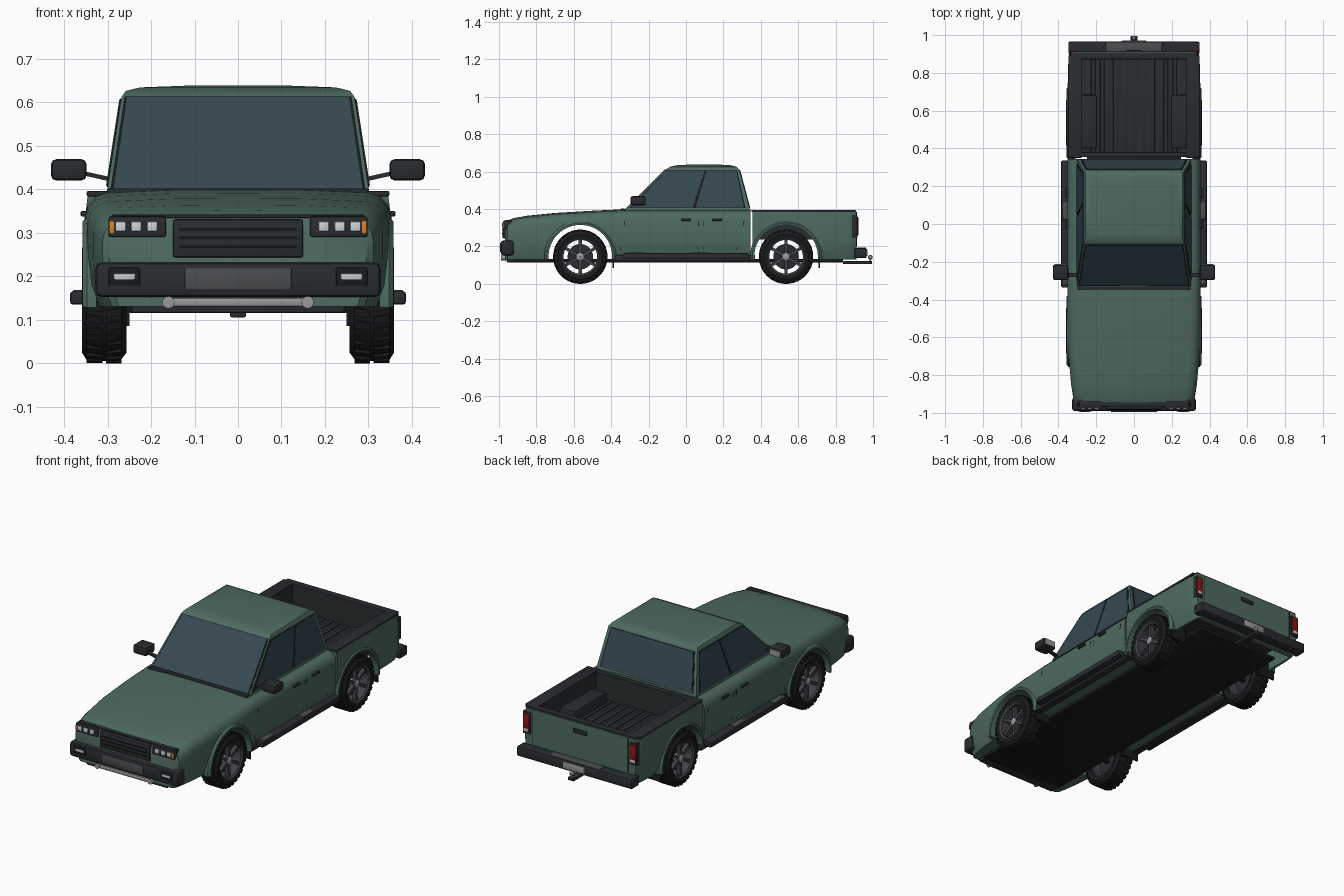
import bpy, bmesh, math
from mathutils import Vector

if "Cube" in bpy.data.objects:
    bpy.data.objects.remove(bpy.data.objects["Cube"])


def mat(name, r, g, b):
    m = bpy.data.materials.new(name)
    m.diffuse_color = (r, g, b, 1)
    m.use_nodes = True
    m.node_tree.nodes["Principled BSDF"].inputs["Base Color"].default_value = m.diffuse_color
    return m


GREEN = mat("green_paint", .075, .145, .118)
GLASS = mat("tinted_glass", .036, .066, .083)
DARK = mat("dark_plastic", .022, .026, .029)
BLACK = mat("rubber", .010, .011, .012)
GREY = mat("grey_plastic", .07, .075, .08)
RIM = mat("rim_grey", .05, .054, .06)
STEEL = mat("steel", .32, .32, .33)
LAMP = mat("lamp_white", .62, .66, .72)
RED = mat("lamp_red", .25, .008, .008)
AMBER = mat("lamp_amber", .7, .22, .02)


def finish(bm, name, m, angle=35):
    bmesh.ops.recalc_face_normals(bm, faces=bm.faces)
    me = bpy.data.meshes.new(name)
    bm.to_mesh(me)
    bm.free()
    ob = bpy.data.objects.new(name, me)
    bpy.context.collection.objects.link(ob)
    me.materials.append(m)
    bpy.ops.object.select_all(action='DESELECT')
    ob.select_set(True)
    bpy.context.view_layer.objects.active = ob
    bpy.ops.object.shade_smooth_by_angle(angle=math.radians(angle))
    return ob


def box(name, x, y, z, m, bevel=0.0):
    """Box from (min, max) ranges."""
    bm = bmesh.new()
    bmesh.ops.create_cube(bm, size=1)
    for v in bm.verts:
        v.co = [(r[0] + r[1]) / 2 + c * (r[1] - r[0]) for c, r in zip(v.co, (x, y, z))]
    if bevel:
        bmesh.ops.bevel(bm, geom=bm.edges[:], offset=bevel, segments=2, affect='EDGES', profile=.5)
    return finish(bm, name, m)


def pair(name, x, y, z, m, bevel=0.0):
    box(name + "_right", x, y, z, m, bevel)
    box(name + "_left", (-x[1], -x[0]), y, z, m, bevel)


def loft(name, rings, m, wrap=False, angle=35):
    """Skin closed rings; cap the ends or wrap round."""
    bm = bmesh.new()
    vs = [[bm.verts.new(p) for p in r] for r in rings]
    n = len(rings[0])
    for a, b in zip(vs, vs[1:] + ([vs[0]] if wrap else [])):
        for i in range(n):
            bm.faces.new((a[i], a[(i + 1) % n], b[(i + 1) % n], b[i]))
    if not wrap:
        bm.faces.new(vs[0])
        bm.faces.new(vs[-1])
    return finish(bm, name, m, angle)


def revolve(name, profile, cy, cz, m, a0=0, a1=360, n=40):
    """Sweep an (x, radius) profile round an axle at (cy, cz)."""
    full = a1 - a0 == 360
    angs = [math.radians(a0 + (a1 - a0) * i / n) for i in range(n if full else n + 1)]
    return loft(name, [[(x, cy + r * math.cos(a), cz + r * math.sin(a)) for x, r in profile]
                       for a in angs], m, wrap=full)


def panel(name, pts, m, lift=.004):
    """Thin plate lying on a quad, raised away from the body centre."""
    p = [Vector(q) for q in pts]
    nrm = (p[2] - p[0]).cross(p[3] - p[1]).normalized()
    if nrm.dot(sum(p, Vector()) / 4 - Vector((0, 0, .3))) < 0:
        nrm = -nrm
    loft(name, [[q - nrm * .004 for q in p], [q + nrm * lift for q in p]], m)


def cut(ob, cutter):
    cutter.hide_render = True
    mod = ob.modifiers.new("cut", 'BOOLEAN')
    mod.object, mod.operation, mod.solver = cutter, 'DIFFERENCE', 'EXACT'
    bpy.context.view_layer.objects.active = ob
    bpy.ops.object.modifier_apply(modifier=mod.name)
    bpy.data.objects.remove(cutter)


def section(y, half):
    return [(x, y, z) for x, z in half] + [(-x, y, z) for x, z in reversed(half) if x > 0]


AXLES = {"front": -.565, "rear": .535}
WZ = .145

# Nose, hood and cab lower body
rings = []
for y, w, t in [(-.968, .295, .315), (-.955, .312, .338), (-.92, .322, .352), (-.85, .333, .364),
                (-.7, .346, .379), (-.5, .352, .391), (-.33, .352, .399), (.345, .352, .399)]:
    rings.append(section(y, [(.93 * w, .13), (.985 * w, .18), (w, .24), (w, t - .06), (.982 * w, t - .035),
                             (.93 * w, t - .016), (.85 * w, t - .007), (.45 * w, t - .001), (0, t)]))
front_body = loft("front_body", rings, GREEN)
# Pickup bed outer shell, hollow inside
rings = [section(y, [(.93 * w, .13), (.985 * w, .18), (w, .24), (w, .33), (.982 * w, .387), (0, .387)])
         for y, w in [(.356, .352), (.7, .352), (.85, .348), (.9, .342), (.912, .335)]]
bed_body = loft("bed_body", rings, GREEN)
cut(bed_body, box("bed_cutter", (-.312, .312), (.368, .888), (.05, .6), GREEN))
for ob, k in ((front_body, "front"), (bed_body, "rear")):
    c = AXLES[k]
    cut(ob, loft("arch_cutter", [[(x, c + .172 * math.cos(i * math.pi / 24), WZ + .172 * math.sin(i * math.pi / 24))
                                  for i in range(48)] for x in (-.6, .6)], GREEN))
    bpy.ops.object.select_all(action='DESELECT')
    ob.select_set(True)
    bpy.context.view_layer.objects.active = ob
    bpy.ops.object.shade_smooth_by_angle(angle=math.radians(35))

# Cab upper and roof
levels = [(.303, -.335, .345, .385), (.268, -.108, .285, .612), (.258, -.085, .27, .626),
          (.225, -.05, .24, .634), (.12, .02, .17, .638)]
rings = [[(-w, a, z), (w, a, z), (w, b, z), (-w, b, z)] for w, a, b, z in levels]
loft("cab_roof", rings, GREEN, angle=40)


# Windows with dark trim, placed by fractions of each cab face
def window(name, i, j, u0, u1, v0, v1, u2=None, u3=None):
    lo, hi = [Vector(rings[0][k]) for k in (i, j)], [Vector(rings[1][k]) for k in (i, j)]
    at = lambda u, v: lo[0].lerp(lo[1], u).lerp(hi[0].lerp(hi[1], u), v)
    for nm, m, e, l in (("_trim", BLACK, .012, .002), ("_glass", GLASS, 0, .004)):
        panel(name + nm, [at(u0 - e, v0 - e), at(u1 + e, v0 - e), at(u1 + e, v1 + e), at(u0 - e, v1 + e)], m, l)


window("windshield", 0, 1, .025, .975, .06, .985)
window("rear_window", 2, 3, .04, .96, .1, .97)
for s, (i, j) in (("right", (1, 2)), ("left", (0, 3))):
    window("front_door_window_" + s, i, j, .03, .535, .1, .97)
    window("rear_door_window_" + s, i, j, .56, .955, .1, .97)
box("cowl_strip", (-.30, .30), (-.35, -.325), (.388, .402), DARK, .004)

# Wheels: tyre, tread lugs, spoked rim, brake disc, hub
for k, cy in AXLES.items():
    for s, side in ((1, "right"), (-1, "left")):
        n = f"{k}_{side}"
        P = lambda pts: [(s * x, r) for x, r in pts]
        revolve("tyre_" + n, P([(.262, .096), (.256, .12), (.268, .136), (.29, .14), (.33, .14),
                                (.349, .136), (.359, .12), (.354, .096)]), cy, WZ, BLACK)
        revolve("rim_ring_" + n, P([(.27, .098), (.27, .09), (.35, .09), (.356, .098)]), cy, WZ, RIM)
        revolve("brake_disc_" + n, P([(.30, .001), (.30, .068), (.315, .068), (.315, .001)]), cy, WZ, DARK)
        revolve("hub_" + n, P([(.31, .001), (.31, .024), (.347, .02), (.352, .012), (.352, .001)]), cy, WZ, STEEL, n=20)
        lug, spoke = bmesh.new(), bmesh.new()

        def add(bm, a, r0, r1, x0, x1, wd, skew=0):
            vs = bmesh.ops.create_cube(bm, size=1)['verts']
            for v in vs:
                x, t, r = (x0 + x1) / 2 + v.co.x * (x1 - x0), v.co.y * wd + skew * v.co.x, (r0 + r1) / 2 + v.co.z * (r1 - r0)
                v.co = (s * x, cy + r * math.cos(a) - t * math.sin(a), WZ + r * math.sin(a) + t * math.cos(a))
        for i in range(30):
            a = math.radians(12 * i)
            add(lug, a, .13, .145, .268, .303, .018, .006)
            add(lug, a + .105, .13, .145, .312, .348, .018, -.006)
        for i in range(6):
            add(spoke, math.radians(60 * i + 30), .012, .093, .322, .343, .017)
        finish(lug, "tread_" + n, BLACK)
        finish(spoke, "spokes_" + n, RIM)
        # Arch lip and mud flap
        revolve("arch_lip_" + n, P([(.325, .170), (.357, .170), (.358, .180), (.347, .192), (.325, .192)]),
                cy, WZ, GREEN, -5, 185, 32)
    pair("mud_flap_" + k, (.25, .348), (cy + .173, cy + .181), (.085, .17), BLACK)
    box(k + "_axle", (-.3, .3), (cy - .012, cy + .012), (WZ - .012, WZ + .012), BLACK, .004)

# Underbody
box("underbody_plate", (-.25, .25), (-.92, .84), (.115, .132), BLACK, .004)

# Bed liner, ribs, wheel wells, rails
box("bed_floor", (-.312, .312), (.36, .888), (.238, .25), DARK)
for i in range(-5, 6):
    box("bed_rib", (i * .048 - .014, i * .048 + .014), (.375, .875), (.248, .256), DARK, .003)
pair("bed_side_liner", (.282, .315), (.36, .888), (.238, .388), DARK)
box("bed_front_liner", (-.3, .3), (.358, .376), (.238, .388), DARK)
box("tailgate_liner", (-.3, .3), (.874, .89), (.238, .388), DARK)
pair("bed_wheel_well", (.195, .285), (.40, .685), (.245, .312), DARK, .012)
pair("bed_rail", (.277, .348), (.35, .892), (.383, .396), DARK, .004)
box("bed_front_rail", (-.28, .28), (.354, .38), (.383, .394), DARK, .003)
box("tailgate_rail", (-.335, .335), (.872, .908), (.383, .396), DARK, .004)

# Running boards, handles, door seams, mirrors
pair("running_board", (.335, .386), (-.335, .335), (.135, .165), DARK, .006)
for y in (-.27, .07):
    pair("step_pad", (.348, .38), (y - .045, y + .045), (.16, .168), GREY, .002)
pair("sill", (.31, .35), (-.385, .37), (.122, .155), DARK, .004)
for y in (0, .165):
    pair("door_handle", (.345, .362), (y - .027, y + .027), (.337, .35), DARK, .004)
for s in (1, -1):
    for a, b in ((-.353, -.328), (.06, .066), (.09, .09), (.268, .31)):
        panel("door_seam", [(s * .3468, a, .18), (s * .3468, a + .004, .18), (s * .352, b + .004, .24 + .1),
                            (s * .352, b, .34)], BLACK, .001)
    loft("mirror_arm", [[(s * x, -.27 + dy, z + dz) for dy, dz in ((-.01, -.005), (.01, -.005), (.01, .005), (-.01, .005))]
                        for x, z in ((.29, .422), (.37, .44))], DARK)
pair("mirror_housing", (.348, .43), (-.297, -.215), (.42, .469), DARK, .012)
pair("mirror_glass", (.357, .421), (-.217, -.212), (.428, .461), STEEL)

# Front: grille, headlights, bumper, skid bar
box("grille_frame", (-.15, .15), (-.981, -.94), (.243, .331), DARK, .006)
for z in (.268, .288, .308):
    box("grille_slat", (-.135, .135), (-.985, -.975), (z - .003, z + .003), BLACK)
pair("headlight_housing", (.165, .298), (-.978, -.93), (.29, .338), DARK, .006)
for x in (.197, .234, .27):
    pair("headlight", (x - .012, x + .012), (-.983, -.97), (.303, .326), LAMP, .003)
pair("turn_signal", (.285, .296), (-.981, -.95), (.298, .328), AMBER, .002)
box("hood_front_lip", (-.29, .29), (-.966, -.94), (.334, .342), DARK, .003)
box("front_bumper", (-.328, .328), (-.99, -.92), (.152, .232), DARK, .014)
box("bumper_panel", (-.123, .123), (-.994, -.98), (.17, .218), GREY, .002)
pair("fog_recess", (.225, .298), (-.993, -.98), (.178, .22), BLACK, .004)
pair("fog_lamp", (.236, .286), (-.996, -.985), (.192, .206), LAMP, .003)
box("skid_bar", (-.16, .16), (-.985, -.962), (.13, .151), STEEL, .006)
for s in (1, -1):
    loft("skid_bar_end", [[(s * .16 + .014 * math.cos(i * math.pi / 8), y, .14 + .014 * math.sin(i * math.pi / 8))
                           for i in range(16)] for y in (-.989, -.962)], STEEL)
box("front_valance", (-.245, .245), (-.96, -.88), (.115, .16), DARK, .006)

# Rear: lamps, tailgate, bumper, hitch
pair("tail_light_frame", (.298, .345), (.89, .916), (.245, .368), DARK, .004)
pair("tail_light", (.305, .341), (.895, .921), (.258, .357), RED, .003)
pair("reverse_light", (.308, .338), (.90, .923), (.262, .278), LAMP, .002)
pair("tailgate_seam", (.288, .291), (.905, .914), (.2, .383), BLACK)
box("tailgate_handle", (-.04, .04), (.905, .921), (.33, .352), DARK, .004)
box("rear_bumper", (-.348, .348), (.9, .966), (.138, .192), DARK, .008)
box("bumper_step", (-.15, .15), (.915, .962), (.188, .195), GREY, .002)
box("rear_plate", (-.065, .065), (.96, .971), (.148, .185), STEEL, .002)
box("hitch_bar", (-.018, .018), (.84, .995), (.105, .122), DARK, .004)
revolve("hitch_ball", [(-.012, .001), (-.009, .009), (0, .013), (.009, .009), (.012, .001)], .985, .142, STEEL, n=16)
box("hitch_pin", (-.005, .005), (.98, .99), (.118, .135), STEEL)
